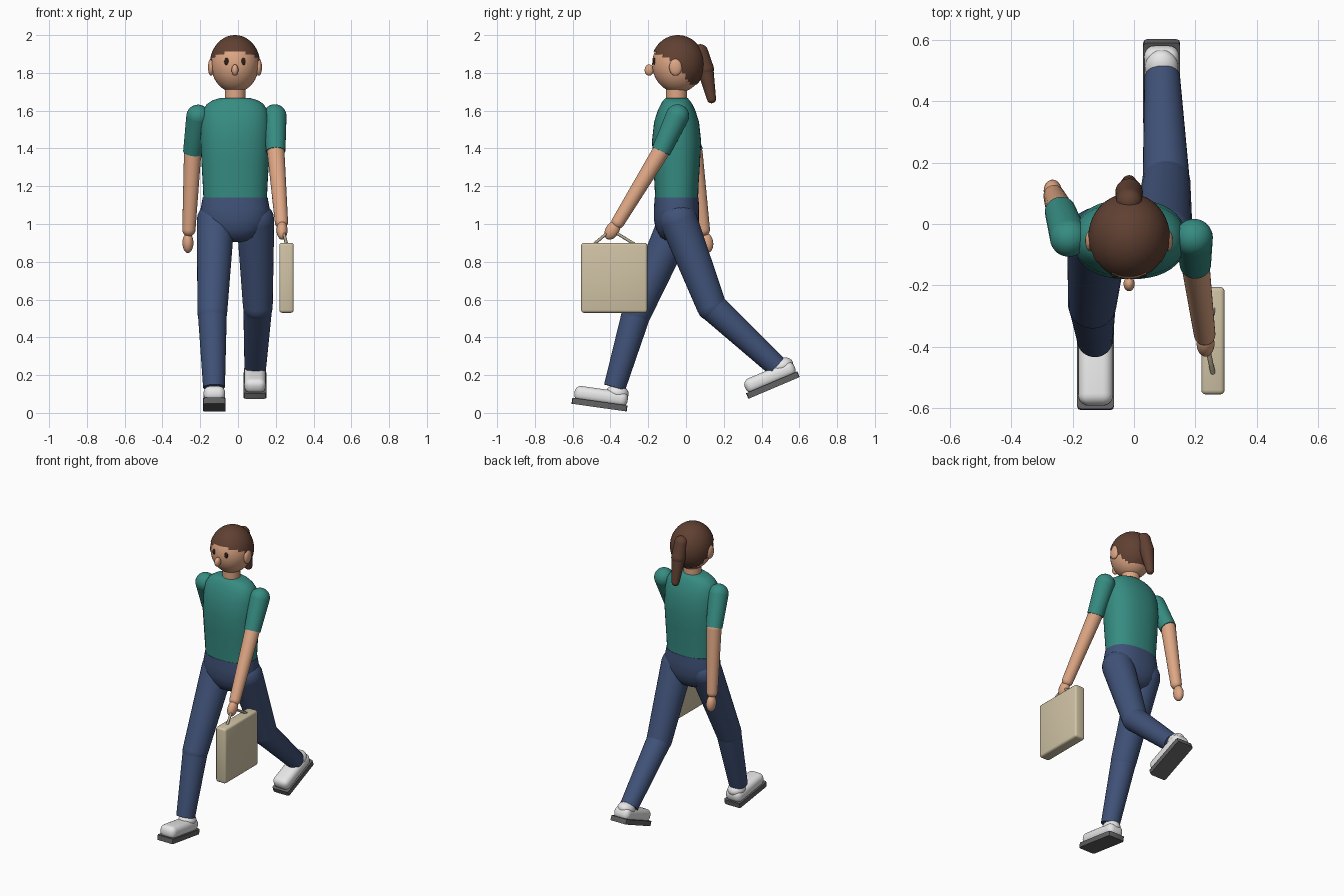
import bpy, bmesh, math
from mathutils import Vector, Matrix

if "Cube" in bpy.data.objects:
    bpy.data.objects.remove(bpy.data.objects["Cube"], do_unlink=True)


def material(name, rgb):
    lin = [((c / 255 + 0.055) / 1.055) ** 2.4 for c in rgb] + [1]
    m = bpy.data.materials.new(name)
    m.use_nodes = True
    m.diffuse_color = lin
    m.node_tree.nodes["Principled BSDF"].inputs["Base Color"].default_value = lin
    return m


SKIN = material("skin", (222, 166, 132))
HAIR = material("brown hair", (96, 64, 50))
EYE = material("dark eye", (48, 30, 24))
TEAL = material("teal cloth", (54, 140, 130))
DENIM = material("blue denim", (64, 82, 120))
WHITE = material("white shoe", (232, 232, 232))
SOLE = material("grey sole", (98, 98, 100))
CASE = material("beige case", (208, 195, 165))
HANDLE = material("taupe handle", (176, 164, 142))


def finish(name, bm, mat, angle=40):
    bmesh.ops.recalc_face_normals(bm, faces=bm.faces)
    me = bpy.data.meshes.new(name)
    bm.to_mesh(me)
    bm.free()
    ob = bpy.data.objects.new(name, me)
    bpy.context.collection.objects.link(ob)
    me.materials.append(mat)
    bpy.ops.object.select_all(action='DESELECT')
    bpy.context.view_layer.objects.active = ob
    ob.select_set(True)
    bpy.ops.object.shade_smooth_by_angle(angle=math.radians(angle))
    return ob


def loft(bm, rings):
    """Skin closed rings of points and cap both ends."""
    loops = [[bm.verts.new(p) for p in r] for r in rings]
    n = len(loops[0])
    for a, b in zip(loops, loops[1:]):
        for i in range(n):
            bm.faces.new((a[i], a[(i + 1) % n], b[(i + 1) % n], b[i]))
    bm.faces.new(loops[0])
    bm.faces.new(loops[-1])


def limb(name, mat, a, b, ra, rb, round_end=True, n=28):
    """Tapered tube with a round start and a round or flat end."""
    a, b = Vector(a), Vector(b)
    length = (b - a).length
    rot = (b - a).to_track_quat('Z', 'Y').to_matrix()
    arc = [math.radians(d) for d in range(5, 90, 14)]
    prof = [(-ra * math.cos(t), ra * math.sin(t)) for t in arc]
    prof += [(0, ra), (length, rb)]
    if round_end:
        prof += [(length + rb * math.cos(t), rb * math.sin(t)) for t in reversed(arc)]
    turn = [math.tau * i / n for i in range(n)]
    bm = bmesh.new()
    loft(bm, [[a + rot @ Vector((r * math.cos(t), r * math.sin(t), h)) for t in turn]
              for h, r in prof])
    return finish(name, bm, mat)


def body(name, mat, levels, power=2.3, n=40):
    """Stack of superellipses: z, half width, half depth."""
    def pt(t, z, w, d):
        c, s = math.cos(t), math.sin(t)
        e = 2 / power
        return (CX + w * math.copysign(abs(c) ** e, c),
                CY + d * math.copysign(abs(s) ** e, s), z)
    bm = bmesh.new()
    loft(bm, [[pt(math.tau * i / n, *lv) for i in range(n)] for lv in levels])
    return finish(name, bm, mat, 50)


def ball(name, mat, centre, radii, tilt=0, keep=None):
    """Ellipsoid; keep is a rule for the faces that stay."""
    bm = bmesh.new()
    bmesh.ops.create_uvsphere(bm, u_segments=40, v_segments=28, radius=1)
    bm.transform(Matrix.Translation(centre) @ Matrix.Rotation(math.radians(tilt), 4, 'X')
                 @ Matrix.Diagonal((*radii, 1)))
    if keep:
        gone = [f for f in bm.faces if not keep(f.calc_center_median())]
        bmesh.ops.delete(bm, geom=gone, context='FACES')
    return finish(name, bm, mat, 60)


def box(name, mat, centre, size, bevel, frame=Matrix(), segments=3, edge_rule=None):
    bm = bmesh.new()
    bmesh.ops.create_cube(bm, size=1)
    bm.transform(Matrix.Diagonal((*size, 1)))
    edges = [e for e in bm.edges if not edge_rule or edge_rule(e)]
    bmesh.ops.bevel(bm, geom=edges, offset=bevel, segments=segments,
                    profile=0.5, affect='EDGES')
    bm.transform(frame @ Matrix.Translation(centre))
    return finish(name, bm, mat, 35)


def tube(name, mat, points, radii):
    cu = bpy.data.curves.new(name, 'CURVE')
    cu.dimensions = '3D'
    cu.bevel_depth = 1
    cu.bevel_resolution = 5
    cu.use_fill_caps = True
    sp = cu.splines.new('POLY')
    sp.points.add(len(points) - 1)
    for p, co, r in zip(sp.points, points, radii):
        p.co = (*co, 1)
        p.radius = r
    ob = bpy.data.objects.new(name, cu)
    bpy.context.collection.objects.link(ob)
    cu.materials.append(mat)


CX, CY = -0.015, -0.05

# Torso, hips and neck
body("shirt", TEAL, [(1.13, .168, .114), (1.2, .171, .116), (1.32, .178, .124),
                     (1.44, .184, .13), (1.54, .182, .119), (1.6, .172, .1),
                     (1.635, .15, .083), (1.655, .12, .07), (1.667, .08, .058)])
body("hips", DENIM, [(1.14, .172, .116), (1.08, .183, .12), (1.02, .178, .12),
                     (.97, .152, .108), (.93, .115, .085), (.912, .08, .055),
                     (.905, .03, .02)])
limb("neck", SKIN, (CX, CY, 1.62), (CX, CY, 1.75), .055, .055)

# Head and face
HX, HY, HZ = -0.016, -0.043, 1.847
ball("head", SKIN, (HX, HY, HZ), (.127, .136, .151))


def hairline(p):
    y = p.y + .055
    return p.z > max(1.74, 1.855 - (0.5 if y < 0 else 1.4) * y)


ball("hair_cap", HAIR, (HX, HY, HZ), (.133, .143, .153), keep=hairline)
for side, label in ((1, "left"), (-1, "right")):
    ball(label + "_ear", SKIN, (HX + side * .126, -.055, 1.83), (.017, .034, .045))
    ball(label + "_eye", EYE, (HX + side * .044, -.167, 1.86), (.013, .008, .019))
ball("nose", SKIN, (HX, -.195, 1.815), (.018, .024, .03))

# Ponytail
limb("ponytail_top", HAIR, (HX, .075, 1.91), (HX, .103, 1.82), .042, .045)
limb("ponytail_tail", HAIR, (HX, .1, 1.83), (HX, .135, 1.663), .045, .024)

# Arms: shoulder, elbow, wrist, hand centre, hand tilt
arms = {
    "left": ((.195, -.045, 1.572), (.2, -.132, 1.385), (.23, -.36, 1.01),
             (.233, -.39, .967), -32),
    "right": ((-.212, -.045, 1.57), (-.24, .042, 1.38), (-.26, .092, .97),
              (-.265, .108, .9), 8),
}
for label, (shoulder, elbow, wrist, hand, tilt) in arms.items():
    limb(label + "_sleeve", TEAL, shoulder, elbow, .062, .051, round_end=False)
    limb(label + "_forearm", SKIN, elbow, wrist, .046, .035)
    ball(label + "_hand", SKIN, hand, (.029, .036, .054), tilt)

# Legs: hip, knee, ankle, shoe base centre, shoe pitch
legs = {
    "left": ((.092, -.04, 1.02), (.105, .135, .565), (.092, .478, .248),
             (.09, .466, .132), 23),
    "right": ((-.118, -.045, 1.02), (-.136, -.262, .53), (-.127, -.378, .135),
              (-.125, -.46, .028), -8),
}
for label, (hip, knee, ankle, base, pitch) in legs.items():
    limb(label + "_thigh", DENIM, hip, knee, .1, .079)
    limb(label + "_shin", DENIM, knee, ankle, .077, .058, round_end=False)
    frame = Matrix.Translation(base) @ Matrix.Rotation(math.radians(pitch), 4, 'X')
    box(label + "_sole", SOLE, (0, 0, .016), (.12, .295, .032), .012, frame, 2,
        lambda e: abs(e.verts[0].co.z - e.verts[1].co.z) > .01)
    box(label + "_shoe", WHITE, (0, .002, .06), (.114, .285, .08), .034, frame, 5)
    ball(label + "_shoe_collar", WHITE, frame @ Vector((0, .085, .09)), (.054, .06, .042), pitch)

# Carried case with handle
box("case", CASE, (.257, -.38, .715), (.076, .35, .37), .014)
tube("case_handle", HANDLE,
     [(.257, -.485, .895), (.243, -.42, .95), (.24, -.37, .953), (.257, -.275, .895)],
     [.008] * 4)
